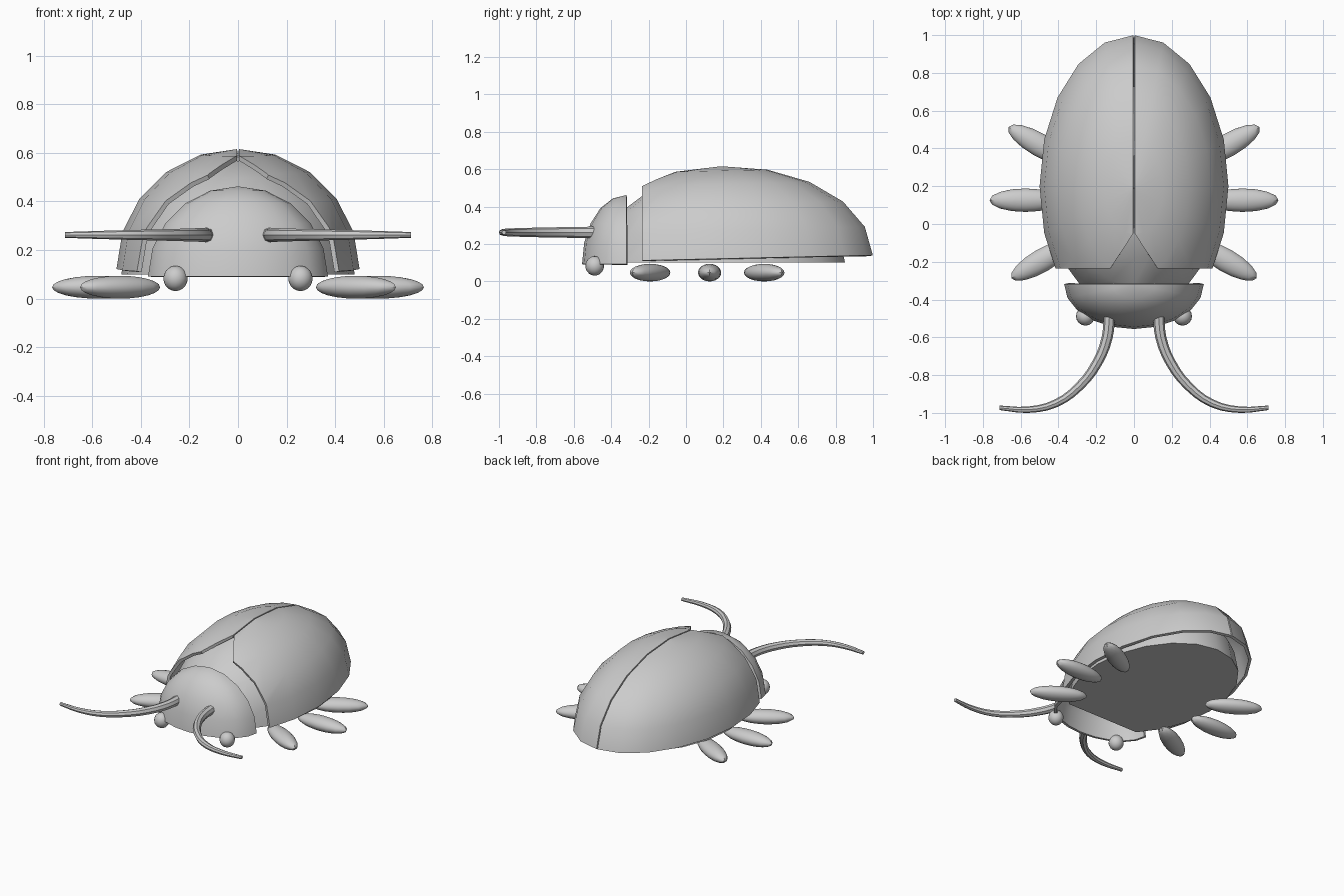
import bpy, bmesh, math
from mathutils import Matrix, Vector

if "Cube" in bpy.data.objects:
    bpy.data.objects.remove(bpy.data.objects["Cube"])

grey = bpy.data.materials.new("grey")
grey.diffuse_color = (0.6, 0.6, 0.6, 1)
grey.use_nodes = True
grey.node_tree.nodes["Principled BSDF"].inputs["Base Color"].default_value = grey.diffuse_color


def finish(ob, thickness=0.0):
    """Apply optional shell thickness, then smooth while keeping sharp rims."""
    bpy.ops.object.select_all(action='DESELECT')
    ob.select_set(True)
    bpy.context.view_layer.objects.active = ob
    if thickness:
        mod = ob.modifiers.new("thickness", 'SOLIDIFY')
        mod.thickness = thickness
        mod.offset = -1
        bpy.ops.object.modifier_apply(modifier=mod.name)
    bpy.ops.object.shade_smooth_by_angle(angle=math.radians(32))


def ellipsoid(name, centre, radii, cuts=(), cap=False, thickness=0.0,
              rot=None, segments=20, rings=10):
    """Ellipsoid trimmed by planes; each cut is (point, normal of removed side).
    The first cut is made before rotation, in the ellipsoid's own frame."""
    bm = bmesh.new()
    bmesh.ops.create_uvsphere(bm, u_segments=segments, v_segments=rings, radius=1)
    bmesh.ops.scale(bm, vec=radii, verts=bm.verts)
    place = Matrix.Translation(centre) @ (rot or Matrix())

    def cut(point, normal):
        res = bmesh.ops.bisect_plane(
            bm, geom=bm.verts[:] + bm.edges[:] + bm.faces[:], dist=1e-5,
            plane_co=point, plane_no=normal, clear_outer=True)
        if cap:
            edges = [e for e in res['geom_cut'] if isinstance(e, bmesh.types.BMEdge)]
            bmesh.ops.contextual_create(bm, geom=edges)

    if cuts:
        cut(*cuts[0])
    bmesh.ops.transform(bm, matrix=place, verts=bm.verts)
    for c in cuts[1:]:
        cut(*c)
    bmesh.ops.recalc_face_normals(bm, faces=bm.faces)
    # open shells: make sure the normals point away from the centre
    if thickness:
        flip = [f for f in bm.faces
                if f.normal.dot(f.calc_center_median() - Vector(centre)) < 0]
        bmesh.ops.reverse_faces(bm, faces=flip)
    me = bpy.data.meshes.new(name)
    bm.to_mesh(me)
    bm.free()
    ob = bpy.data.objects.new(name, me)
    bpy.context.collection.objects.link(ob)
    me.materials.append(grey)
    finish(ob, thickness)
    return ob


floor = ((0, 0, 0), (0, 0, -1))

# Body: flat-bottomed dome, trimmed where the head begins
ellipsoid("body", (0, 0.2, 0.1), (0.48, 0.65, 0.49),
          [floor, ((0, -0.32, 0), (0, -1, 0))], cap=True)

# Head: hollow hood open at the back and bottom
ellipsoid("head", (0, -0.318, 0.092), (0.37, 0.238, 0.37),
          [floor, ((0, -0.318, 0), (0, 1, 0))], thickness=0.02)

for side, s in (("right", 1), ("left", -1)):
    # Wing cover: half dome with a centre gap, straight front and V notch
    ellipsoid(side + "_wing_cover", (0, 0.2, 0.122), (0.5, 0.8, 0.494),
              [floor,
               ((s * 0.004, 0, 0), (-s, 0, 0)),
               ((0, -0.235, 0), (0, -1, 0)),
               ((0, -0.045, 0), (-s * 0.19, -0.125, 0))],
              thickness=0.02, rot=Matrix.Rotation(math.radians(1.3), 4, 'X'))

    # Eye
    ellipsoid(side + "_eye", (s * 0.257, -0.488, 0.083), (0.05, 0.05, 0.052),
              segments=16, rings=10)

    # Legs: flattened pods fanning outward
    for part, x, y, deg in (("front", 0.485, -0.192, -30),
                            ("middle", 0.575, 0.126, 0),
                            ("back", 0.50, 0.418, 30)):
        ellipsoid(f"{side}_{part}_leg", (s * x, y, 0.047), (0.19, 0.062, 0.047),
                  rot=Matrix.Rotation(math.radians(s * deg), 4, 'Z'),
                  segments=16, rings=12)

    # Antenna: tapered tube sweeping forward and out
    path = [(0.13, -0.485, 0.031), (0.142, -0.60, 0.029), (0.195, -0.735, 0.027),
            (0.29, -0.86, 0.024), (0.415, -0.95, 0.021), (0.56, -0.983, 0.017),
            (0.712, -0.973, 0.012)]
    cu = bpy.data.curves.new("antenna_path", 'CURVE')
    cu.dimensions = '3D'
    cu.bevel_depth = 1
    cu.bevel_resolution = 2
    cu.use_fill_caps = True
    cu.resolution_u = 3
    sp = cu.splines.new('BEZIER')
    sp.bezier_points.add(len(path) - 1)
    for p, (x, y, r) in zip(sp.bezier_points, path):
        p.co = (s * x, y, 0.262)
        p.radius = r
        p.handle_left_type = p.handle_right_type = 'AUTO'
    ob = bpy.data.objects.new(side + "_antenna", cu)
    bpy.context.collection.objects.link(ob)
    cu.materials.append(grey)
    bpy.ops.object.select_all(action='DESELECT')
    ob.select_set(True)
    bpy.context.view_layer.objects.active = ob
    bpy.ops.object.convert(target='MESH')
    finish(bpy.context.object)
